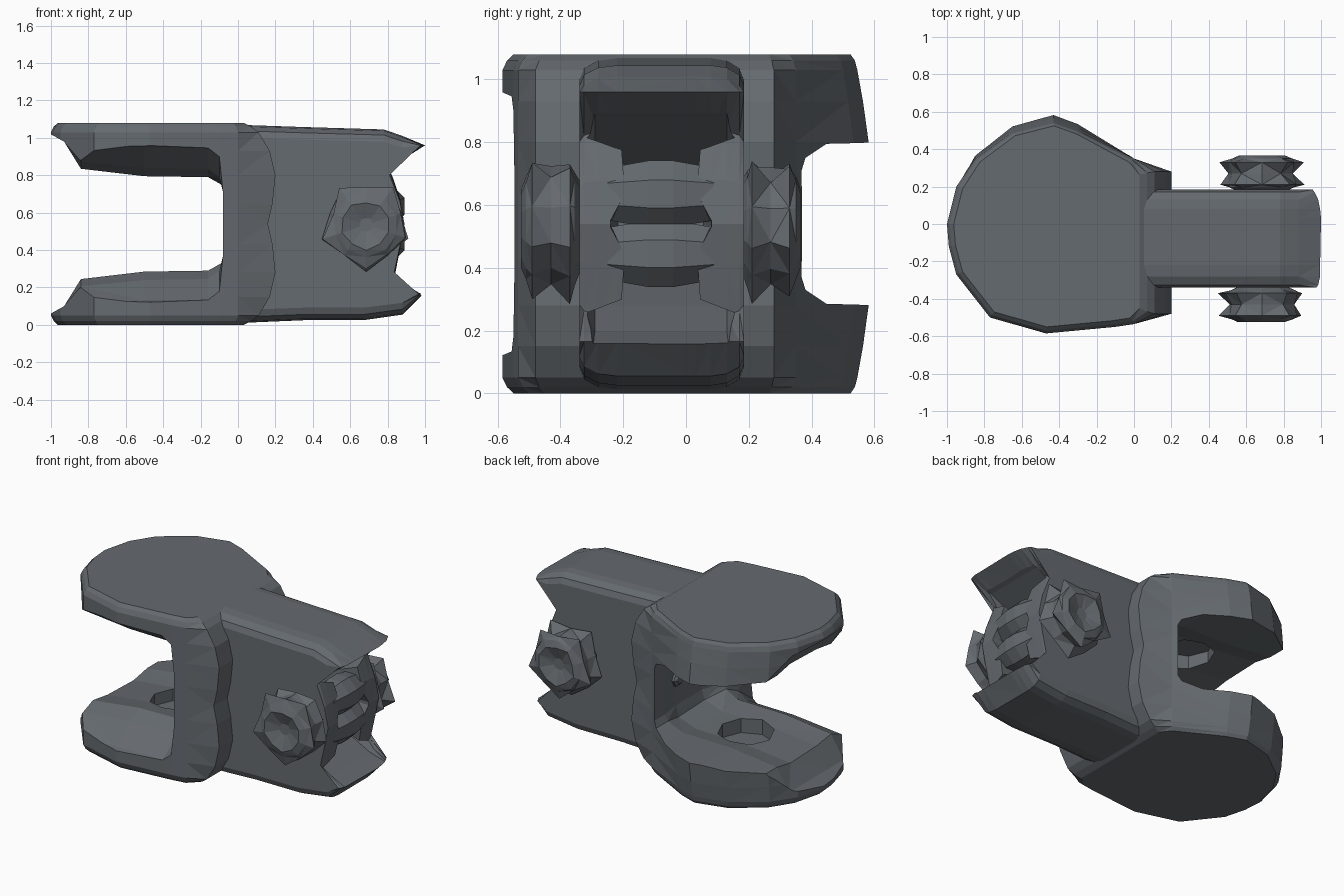
import bpy, bmesh, math, random

if "Cube" in bpy.data.objects:
    bpy.data.objects.remove(bpy.data.objects["Cube"])

random.seed(4)
ZM = 0.54    # mid height, the part is nearly symmetric above and below it
YM = -0.08   # mid plane of the rear body

steel = bpy.data.materials.new("dark_steel")
steel.diffuse_color = (0.13, 0.145, 0.16, 1)
steel.use_nodes = True
steel.node_tree.nodes["Principled BSDF"].inputs["Base Color"].default_value = steel.diffuse_color


def loft(name, rings):
    """Skin a list of equal-length closed rings and cap both ends."""
    bm = bmesh.new()
    vs = [[bm.verts.new(p) for p in r] for r in rings]
    n = len(rings[0])
    for a, b in zip(vs, vs[1:]):
        for i in range(n):
            j = (i + 1) % n
            bm.faces.new((a[i], a[j], b[j], b[i]))
    bm.faces.new(vs[0])
    bm.faces.new(vs[-1])
    bmesh.ops.triangulate(bm, faces=[f for f in bm.faces if len(f.verts) == 4])
    bmesh.ops.recalc_face_normals(bm, faces=bm.faces)
    me = bpy.data.meshes.new(name)
    bm.to_mesh(me)
    bm.free()
    me.materials.append(steel)
    ob = bpy.data.objects.new(name, me)
    bpy.context.collection.objects.link(ob)
    return ob


def cut(target, cutter):
    """Subtract cutter from target, then discard it."""
    cutter.hide_render = True
    m = target.modifiers.new("cut", 'BOOLEAN')
    m.operation = 'DIFFERENCE'
    m.solver = 'EXACT'
    m.object = cutter
    bpy.context.view_layer.objects.active = target
    bpy.ops.object.modifier_apply(modifier=m.name)
    bpy.data.objects.remove(cutter)


def mirrored(half):
    """Complete a lower half profile (u, z) with its copy above ZM."""
    return half + [(u, 2 * ZM - z) for u, z in reversed(half)]


# Jaw block: round plan outline tapering into the collar, stacked over height
outline = [(0.19, 0.28), (0.0, 0.35), (-0.3, 0.55), (-0.43, 0.6), (-0.65, 0.54),
           (-0.85, 0.38), (-0.95, 0.2), (-1.0, 0.0), (-0.99, -0.12), (-0.95, -0.27),
           (-0.77, -0.5), (-0.47, -0.585), (-0.1, -0.55), (0.0, -0.535), (0.19, -0.48)]


def plan(z, scale, back, xmax):
    """One level of the jaw; back squeezes the rear (+y) part of the outline."""
    pts = []
    for x, y in outline:
        last = x > 0.1
        wide = y > 0.36
        x, y = -0.4 + (x + 0.4) * scale, y * scale
        if wide:
            y *= back
        pts.append((xmax if last else min(x, xmax), y, z))
    return pts


levels = [(0, .94, .93, .03), (.02, .975, .92, .07), (.05, 1, .91, .11),
          (.15, 1, .94, .17), (.28, 1, .97, .2), (.43, 1, 1, .185)]
rings = [plan(*l) for l in levels] + [plan(ZM, 1, 1, .16)]
rings += [plan(2 * ZM - z, s, b, x) for z, s, b, x in reversed(levels)]
jaw = loft("jaw", rings)

# Jaw opening: side profile whose plate height varies from front to back
stations = [(-.7, .09, -.08), (-.55, .13, -.08), (-.4, .24, -.08), (-.3, .285, -.06), (-.15, .26, -.01),
            (.12, .25, -.01), (.26, .28, -.03), (.7, .28, -.03)]
rings = []
for y, lo, xin in stations:
    half = [(-1.2, .04), (-1.02, .05), (-.93, min(.1, lo)), (-.84, lo * .86), (-.5, lo),
            (-.16, lo + .005), (xin - .02, lo + .05), (xin, .37)]
    rings.append([(x, y, z) for x, z in mirrored(half)])
cut(jaw, loft("jaw_opening_cutter", rings))

# Shallow pockets in the inner faces of both jaw plates
octa = [(-.42 + .17 * math.cos(i * math.pi / 4), -.02 + .17 * math.sin(i * math.pi / 4)) for i in range(8)]
cut(jaw, loft("pocket_cutter", [[(x, y, z) for x, y in octa] for z in (.17, 2 * ZM - .17)]))

# Rear body: side profile with pointed top and bottom lips, rounded along y
prof = [(0.0, .01), (.35, .025), (.67, .025), (.88, .055), (.985, .165), (.835, .245), (.865, .4),
        (.89, .54), (.865, .68), (.81, .84), (.995, .96), (.88, 1.01), (.78, 1.045), (.35, 1.058), (0, 1.07)]
rings = []
for y, s, dx in [(-.34, .87, -.02), (-.325, .94, -.01), (-.28, .985, 0), (-.22, 1, 0), (.03, 1, .005),
                 (.08, 1, 0), (.13, .985, -.01), (.17, .94, -.03), (.185, .87, -.04)]:
    ring = []
    for x, z in prof:
        lip = x > .9   # lip tips stay at their height, only the outer skin rounds off
        k = 1 if lip else s
        ring.append((x + (dx if lip else 0), y, ZM + (z - ZM) * k))
    rings.append(ring)
body = loft("rear_body", rings)

# Wedge-shaped hollow of the body, leaving padded cheeks on both inner sides
half = [(.21, .18), (.235, .23), (.125, .28), (.115, .44), (.16, .53)]
right = mirrored(half)
sect = right + [(-u, z) for u, z in reversed(right)]
rings = []
for x, sy, sz in [(.52, .85, .5), (.7, 1, .72), (.86, 1, .95), (1.0, 1.03, 1.08), (1.2, 1.1, 1.12)]:
    rings.append([(x, YM + u * sy, ZM + (z - ZM) * sz) for u, z in sect])
cut(body, loft("body_hollow_cutter", rings))


def lathe_y(name, cx, cz, profile, sides, jitter=0.0):
    """Turned part along y; profile rows are (y, radius, radius of odd corners)."""
    rings = []
    for y, r1, r2 in profile:
        ring = []
        for i in range(sides):
            a = 2 * math.pi * (i + 0.5) / sides
            r = (r1, r2)[i % 2] * (1 - random.random() * jitter)
            ring.append((cx + r * math.cos(a), y, cz + r * math.sin(a)))
        rings.append(ring)
    return loft(name, rings)


# Two stacked rollers inside the open end
for k, z in enumerate((.445, .635)):
    lathe_y(f"roller_{k + 1}", .785, z,
            [(-.25, .09, .09), (YM - .04, .115, .115), (YM + .04, .115, .115), (.09, .09, .09)], 8)

# Knobs with ragged rims on both sides of the body
knob = [(-.02, .12, .12), (.01, .19, .2), (.025, .21, .255), (.085, .19, .19),
        (.145, .2, .25), (.165, .17, .18), (.18, .13, .14), (.15, .04, .04)]
for name, sgn in (("front_knob", -1), ("back_knob", 1)):
    lathe_y(name, .685, .535, [(YM + sgn * (.265 + d), a, b) for d, a, b in knob], 10, .12)

# Small pin head in the web of the jaw
loft("web_pin", [[(x, .12 + r * math.cos(i * math.pi / 3), .55 + r * math.sin(i * math.pi / 3))
                  for i in range(6)] for x, r in ((.03, .05), (-.03, .05), (-.045, .03))])
